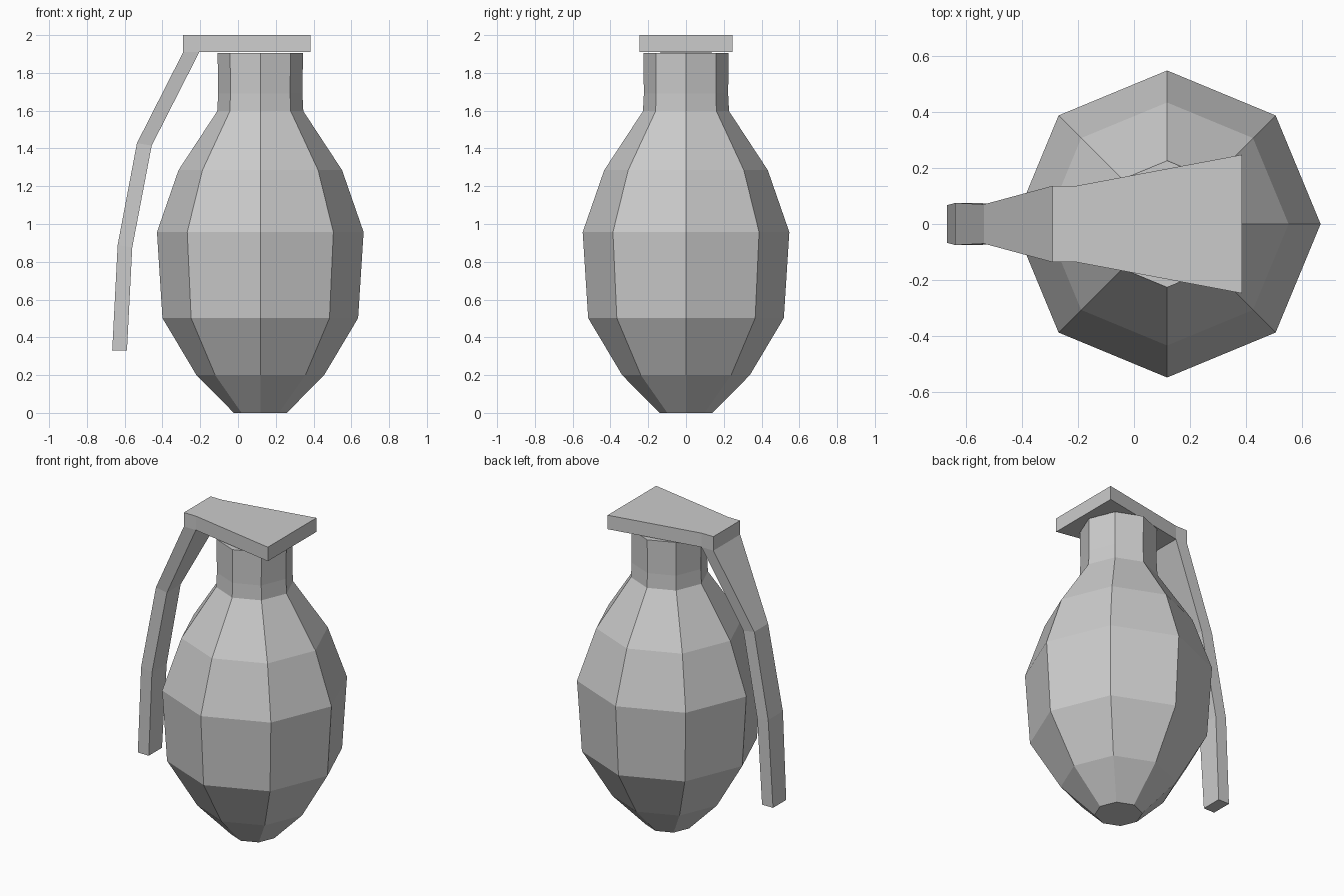
import bpy, bmesh, math

if "Cube" in bpy.data.objects:
    bpy.data.objects.remove(bpy.data.objects["Cube"])


def loft(name, rings):
    """Skin a list of equal-length point rings and cap both ends."""
    bm = bmesh.new()
    vs = [[bm.verts.new(p) for p in ring] for ring in rings]
    n = len(vs[0])
    for a, b in zip(vs, vs[1:]):
        for i in range(n):
            j = (i + 1) % n
            bm.faces.new((a[i], a[j], b[j], b[i]))
    bm.faces.new(vs[0][::-1])
    bm.faces.new(vs[-1])
    bmesh.ops.remove_doubles(bm, verts=bm.verts, dist=1e-4)
    bmesh.ops.recalc_face_normals(bm, faces=bm.faces)
    mesh = bpy.data.meshes.new(name)
    bm.to_mesh(mesh)
    bm.free()
    obj = bpy.data.objects.new(name, mesh)
    bpy.context.collection.objects.link(obj)
    return obj


# Eight-sided body and neck: (radius, height)
CENTRE_X, SIDES = 0.118, 8
profile = [(0.14, 0), (0.338, 0.2), (0.518, 0.502), (0.547, 0.957),
           (0.433, 1.285), (0.228, 1.597), (0.223, 1.69), (0.226, 1.905)]
loft("body", [[(CENTRE_X + r * math.cos(math.tau * i / SIDES),
                r * math.sin(math.tau * i / SIDES), z) for i in range(SIDES)]
              for r, z in profile])

# Top plate running into the bent lever: outer x, z, inner x, z, half width
sections = [(0.385, 2.0, 0.385, 1.91, 0.247),
            (-0.205, 2.0, -0.205, 1.91, 0.136),
            (-0.29, 2.0, -0.205, 1.91, 0.136),
            (-0.29, 1.91, -0.205, 1.91, 0.136),
            (-0.535, 1.428, -0.457, 1.415, 0.07),
            (-0.637, 0.89, -0.56, 0.875, 0.075),
            (-0.666, 0.33, -0.588, 0.33, 0.067)]
loft("lever", [[(xo, -w, zo), (xo, w, zo), (xi, w, zi), (xi, -w, zi)]
               for xo, zo, xi, zi, w in sections])
